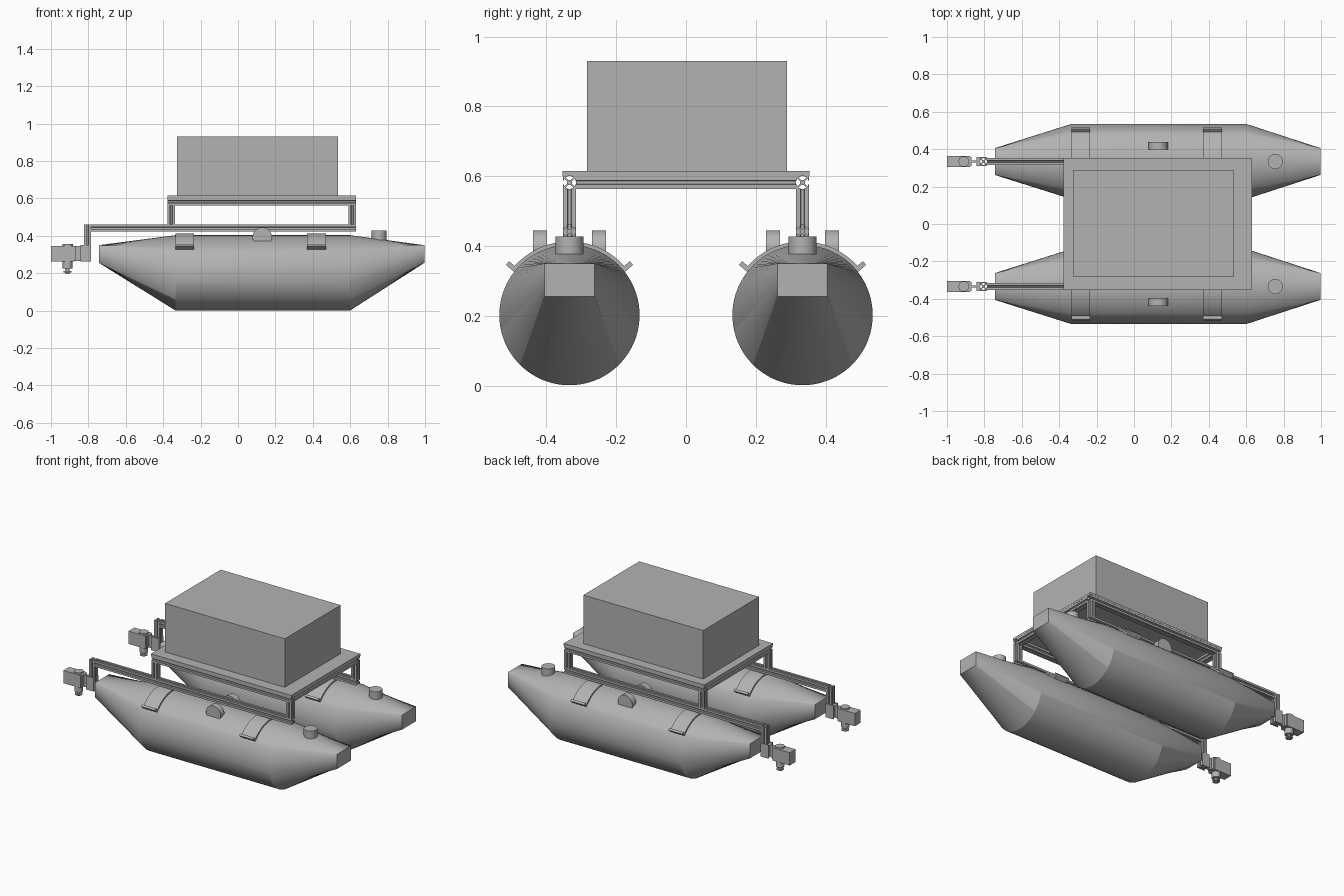
import bpy, bmesh, math
from math import sin, cos, pi, radians

cube = bpy.data.objects.get("Cube")
if cube:
    bpy.data.objects.remove(cube, do_unlink=True)

grey = bpy.data.materials.new("plain grey")
grey.use_nodes = True
grey.diffuse_color = (0.45, 0.45, 0.45, 1)
grey.node_tree.nodes["Principled BSDF"].inputs["Base Color"].default_value = (0.45, 0.45, 0.45, 1)


def finish(name, bm, smooth=None):
    bmesh.ops.recalc_face_normals(bm, faces=bm.faces)
    mesh = bpy.data.meshes.new(name)
    bm.to_mesh(mesh)
    bm.free()
    mesh.materials.append(grey)
    ob = bpy.data.objects.new(name, mesh)
    bpy.context.collection.objects.link(ob)
    if smooth:
        bpy.ops.object.select_all(action='DESELECT')
        ob.select_set(True)
        bpy.context.view_layer.objects.active = ob
        bpy.ops.object.shade_smooth_by_angle(angle=radians(smooth))
    return ob


def loft(name, rings, smooth=None):
    """Skin a series of equal closed rings and cap both ends."""
    bm = bmesh.new()
    loops = [[bm.verts.new(p) for p in ring] for ring in rings]
    for a, b in zip(loops, loops[1:]):
        for i in range(len(a)):
            j = (i + 1) % len(a)
            bm.faces.new((a[i], a[j], b[j], b[i]))
    bm.faces.new(loops[0])
    bm.faces.new(loops[-1])
    return finish(name, bm, smooth)


def prism(name, outline, axis, lo, hi, smooth=None):
    """Extrude a 2D outline along x (y,z), y (x,z) or z (x,y)."""
    place = {'x': lambda u, v, t: (t, u, v),
             'y': lambda u, v, t: (u, t, v),
             'z': lambda u, v, t: (u, v, t)}[axis]
    return loft(name, [[place(u, v, t) for u, v in outline] for t in (lo, hi)], smooth)


def box(name, x, y, z):
    outline = [(x[0], y[0]), (x[1], y[0]), (x[1], y[1]), (x[0], y[1])]
    return prism(name, outline, 'z', *z)


def disc(name, u, v, r, axis, lo, hi, n=40):
    ring = [(u + r * cos(2 * pi * i / n), v + r * sin(2 * pi * i / n)) for i in range(n)]
    return prism(name, ring, axis, lo, hi, 30)


# Slotted extrusion cross-section: one corner repeated four times
HALF = 0.019
CORNER = [(.38, .2), (.8, .6), (.8, .3), (1, .3), (1, 1),
          (.3, 1), (.3, .8), (.6, .8), (.2, .38)]


def rail(name, u, v, axis, lo, hi):
    pts = []
    for k in range(4):
        c, s = cos(k * pi / 2), sin(k * pi / 2)
        pts += [(u + HALF * (c * a - s * b), v + HALF * (s * a + c * b)) for a, b in CORNER]
    return prism(name, pts, axis, lo, hi)


R, CZ, CY = 0.201, 0.202, 0.334


def hull(name, y):
    """Round pontoon blending to a small rectangle at both ends."""
    n = 24
    circle, rect = [], []
    corners = [(.072, .255), (.072, .35), (-.072, .35), (-.072, .255)]
    angles = [-45, 38, 142, 225, 315]
    for k in range(4):
        p, q = corners[k], corners[(k + 1) % 4]
        for i in range(n):
            f = i / n
            a = radians(angles[k] + (angles[k + 1] - angles[k]) * f)
            circle.append((y + R * cos(a), CZ + R * sin(a)))
            rect.append((y + p[0] + (q[0] - p[0]) * f, p[1] + (q[1] - p[1]) * f))
    stations = [(-.743, rect), (-.335, circle), (.6, circle), (.996, rect)]
    return loft(name, [[(x, u, v) for u, v in ring] for x, ring in stations], 20)


for side, s in (("left", 1), ("right", -1)):
    # The model faces -y, so the two pontoons lie behind and in front
    side = "rear" if s > 0 else "front"
    y = s * CY
    hull(side + "_pontoon", y)

    # Straps with radial clamp tabs
    for x in (-.285, .42):
        arc = [radians(38 + 104 * i / 32) for i in range(33)]
        strap = [(y + (R + .01) * cos(a), CZ + (R + .01) * sin(a)) for a in arc]
        strap += [(y + (R - .004) * cos(a), CZ + (R - .004) * sin(a)) for a in reversed(arc)]
        prism(side + "_strap", strap, 'x', x - .05, x + .05, 30)
        for a in (radians(40), radians(140)):
            tab = []
            for r, t in ((R - .006, -.007), (R + .031, -.007), (R + .031, .007), (R - .006, .007)):
                tab.append((y + r * cos(a) - t * sin(a), CZ + r * sin(a) + t * cos(a)))
            prism(side + "_strap_tab", tab, 'x', x - .05, x + .05)

    # Lifting lugs and filler cap
    for d in (-.085, .085):
        disc(side + "_lug", .13, .393, .052, 'y', y + d - .02, y + d + .02)
    disc(side + "_filler_cap", .755, y, .04, 'z', .36, .427)

    # Long rail, frame posts and upper rail
    rail(side + "_lower_rail", y, .441, 'x', -.786, .63)
    rail(side + "_upper_rail", y, .582, 'x', -.376, .63)
    for x in (-.357, .611):
        rail(side + "_frame_post", x, y, 'z', .46, .563)

    # Thruster mount
    rail(side + "_thruster_post", -.805, y, 'z', .262, .46)
    box(side + "_mount_plate", (-.842, -.786), (y - .024, y - .019), (.262, .35))
    box(side + "_mount_plate", (-.842, -.786), (y + .019, y + .024), (.262, .35))
    box(side + "_mount_web", (-.842, -.824), (y - .022, y + .022), (.27, .345))
    box(side + "_mount_arm", (-.882, -.84), (y - .006, y + .006), (.265, .345))

    # Steering motor with output stack below
    box(side + "_motor_body", (-1, -.876), (y - .03, y + .03), (.262, .345))
    box(side + "_motor_flange", (-.885, -.87), (y - .024, y + .024), (.268, .345))
    disc(side + "_motor_top", -.91, y, .028, 'z', .34, .355)
    disc(side + "_motor_collar", -.911, y, .026, 'z', .225, .265)
    disc(side + "_motor_shaft", -.911, y, .01, 'z', .196, .23)
    disc(side + "_motor_horn", -.911, y, .022, 'z', .203, .211)

# Cross rails, deck and equipment box
for x in (-.357, .611):
    rail("cross_rail", x, .582, 'y', -CY + HALF, CY - HALF)
box("deck_plate", (-.378, .631), (-.354, .354), (.601, .615))
box("equipment_box", (-.326, .535), (-.284, .289), (.615, .93))
